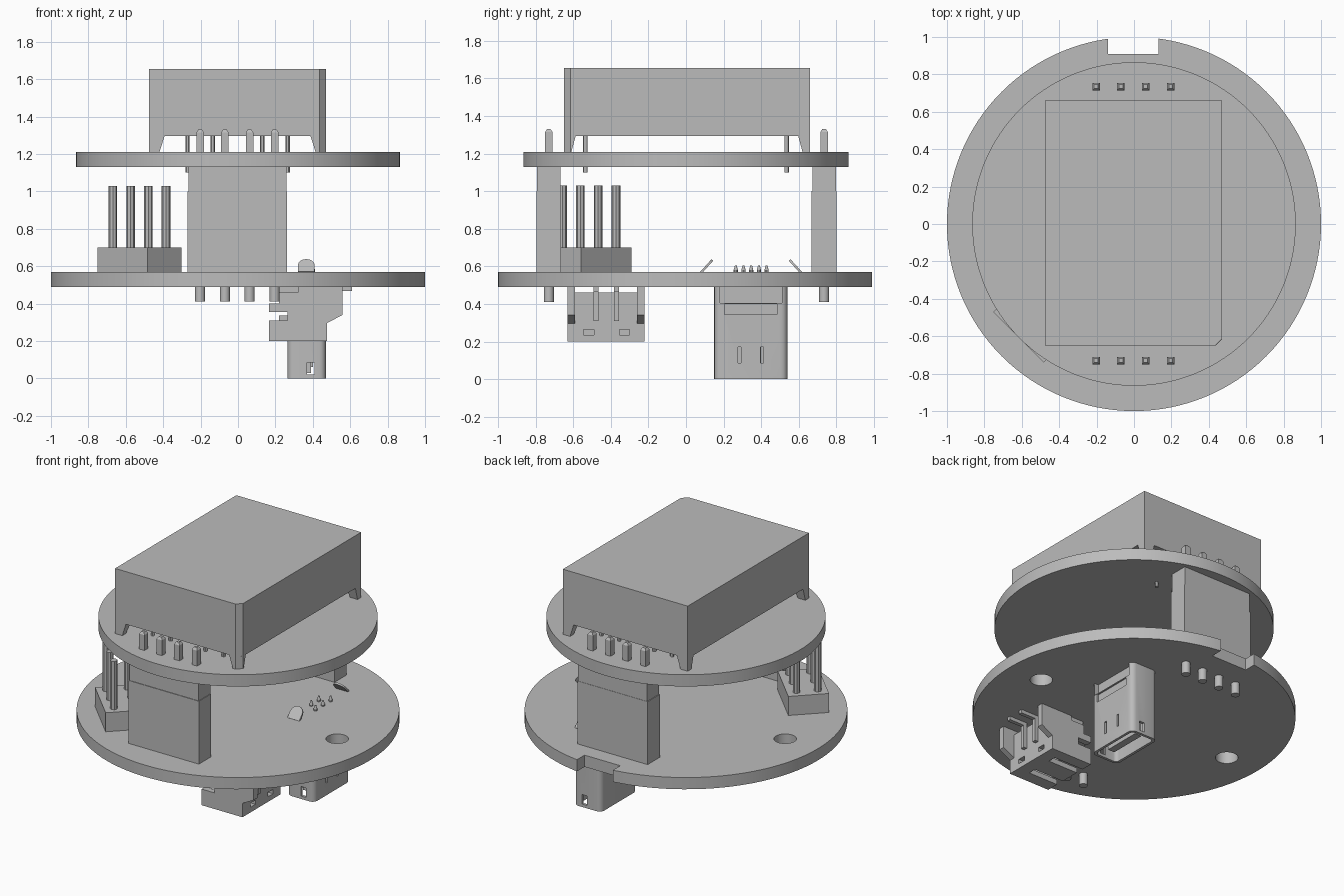
import bpy, bmesh, math
from mathutils import Matrix, Vector

if "Cube" in bpy.data.objects:
    bpy.data.objects.remove(bpy.data.objects["Cube"], do_unlink=True)

grey = bpy.data.materials.new("light grey")
grey.use_nodes = True
COLOUR = (0.5, 0.5, 0.5, 1)
grey.diffuse_color = COLOUR
grey.node_tree.nodes["Principled BSDF"].inputs["Base Color"].default_value = COLOUR


def finish(name, bm):
    bmesh.ops.recalc_face_normals(bm, faces=bm.faces)
    mesh = bpy.data.meshes.new(name)
    bm.to_mesh(mesh)
    bm.free()
    mesh.materials.append(grey)
    obj = bpy.data.objects.new(name, mesh)
    bpy.context.collection.objects.link(obj)
    return obj


def prism(name, pts, lo, hi, axis="z", taper=None):
    """Extrude a 2D outline along an axis; taper gives a different far outline."""
    place = {"z": lambda a, b, h: (a, b, h),
             "y": lambda a, b, h: (a, h, b),
             "x": lambda a, b, h: (h, a, b)}[axis]
    bm = bmesh.new()
    low = [bm.verts.new(place(*p, lo)) for p in pts]
    high = [bm.verts.new(place(*p, hi)) for p in (taper or pts)]
    bm.faces.new(low)
    bm.faces.new(high)
    n = len(pts)
    for i in range(n):
        j = (i + 1) % n
        bm.faces.new((low[i], low[j], high[j], high[i]))
    return finish(name, bm)


def rect(x0, x1, y0, y1):
    return [(x0, y0), (x1, y0), (x1, y1), (x0, y1)]


def box(name, x0, x1, y0, y1, z0, z1):
    return prism(name, rect(x0, x1, y0, y1), z0, z1)


def circle(x, y, r, n):
    return [(x + r * math.cos(math.tau * i / n), y + r * math.sin(math.tau * i / n))
            for i in range(n)]


def rounded(x0, x1, y0, y1, r, steps=4):
    pts = []
    corners = [(x1 - r, y1 - r), (x0 + r, y1 - r), (x0 + r, y0 + r), (x1 - r, y0 + r)]
    for q, (cx, cy) in enumerate(corners):
        for k in range(steps + 1):
            a = math.pi / 2 * (q + k / steps)
            pts.append((cx + r * math.cos(a), cy + r * math.sin(a)))
    return pts


def cut(obj, *cutters):
    bpy.context.view_layer.objects.active = obj
    for c in cutters:
        c.hide_render = True
        mod = obj.modifiers.new("cut", "BOOLEAN")
        mod.operation, mod.solver, mod.object = "DIFFERENCE", "EXACT", c
        bpy.ops.object.modifier_apply(modifier=mod.name)
        bpy.data.objects.remove(c, do_unlink=True)


def smooth(obj):
    bpy.ops.object.select_all(action="DESELECT")
    obj.select_set(True)
    bpy.context.view_layer.objects.active = obj
    bpy.ops.object.shade_smooth_by_angle(angle=math.radians(30))


# Round boards, the lower one with a rim notch and two mounting holes
lower = prism("lower_board", circle(0, 0, 1, 128), 0.49, 0.57)
cut(lower, box("notch_cutter", -0.14, 0.13, 0.91, 1.1, 0.4, 0.7),
    *[prism("hole_cutter", circle(s * 0.75, 0, 0.07, 32), 0.4, 0.7) for s in (-1, 1)])
smooth(lower)
smooth(prism("upper_board", circle(0, 0, 0.865, 128), 1.13, 1.21))

# Sensor housing with one chamfered corner, standing on tapered feet
X0, X1, Y0, Y1 = -0.475, 0.47, -0.65, 0.66
prism("sensor_housing", [(X0, Y0), (X1 - 0.035, Y0), (X1, Y0 + 0.035), (X1, Y1), (X0, Y1)],
      1.295, 1.655)
for x, sx in ((X0, 1), (X1, -1)):
    for y, sy in ((Y0, 1), (Y1, -1)):
        c = 0.034 if sx < 0 and sy > 0 else 0.0

        def foot(w, d):
            pts = [(x + sx * w, y), (x + sx * w, y + sy * d), (x, y + sy * d)]
            return pts + ([(x, y + sy * c), (x + sx * c, y)] if c else [(x, y)])
        prism("housing_foot", foot(0.055, 0.04), 1.21, 1.295, taper=foot(0.082, 0.063))

# Thin housing pins passing through the upper board
for y in (-0.535, 0.535):
    for x in (-0.27, -0.135, 0.13, 0.265):
        smooth(prism("housing_pin", circle(x, y, 0.012, 12), 1.1, 1.3))

# Board-to-board headers with chamfered square pins
for y in (-0.73, 0.735):
    box("header_socket", -0.27, 0.262, y - 0.067, y + 0.065, 0.57, 1.0)
    box("header_strip", -0.265, 0.258, y - 0.063, y + 0.063, 1.0, 1.13)
    for x in (-0.203, -0.07, 0.062, 0.196):
        r = 0.02
        base, tip = rect(x - r, x + r, y - r, y + r), rect(x - 0.01, x + 0.01, y - 0.01, y + 0.01)
        prism("header_pin", base, 1.13, 1.315)
        prism("header_pin_tip", base, 1.315, 1.33, taper=tip)
        smooth(prism("socket_tail", circle(x, y, 0.027, 20), 0.41, 0.5))

# Diagonal six-pin header
turn = Matrix.Translation((-0.527, -0.515, 0)) @ Matrix.Rotation(math.radians(-45), 4, "Z")
parts = [box("diagonal_header_base", -0.19, 0.19, -0.128, 0.128, 0.57, 0.70)]
for i in (-1, 0, 1):
    for j in (-0.5, 0.5):
        parts.append(prism("diagonal_header_pin", circle(i * 0.134, j * 0.134, 0.023, 8), 0.70, 1.03))
for p in parts:
    p.data.transform(turn)

# Downward-facing data port: hollow shell, tongue, slots
shell = prism("port_shell", rounded(0.265, 0.47, 0.15, 0.54, 0.035), 0, 0.49)
slots = [prism("mouth_cutter", rounded(0.283, 0.452, 0.168, 0.522, 0.025), -0.1, 0.3),
         box("top_gap_cutter", 0.44, 0.6, 0.18, 0.51, 0.405, 0.6),
         box("window_cutter", 0.46, 0.6, 0.205, 0.485, 0.345, 0.4),
         box("side_slot_cutter", 0.37, 0.41, 0.1, 0.6, 0.02, 0.085)]
for y in (0.285, 0.405):
    slots.append(box("spring_slot_cutter", 0.44, 0.6, y - 0.008, y + 0.008, 0.085, 0.17))
cut(shell, *slots)
smooth(shell)
box("port_tongue", 0.34, 0.39, 0.215, 0.475, 0.03, 0.31)
for i in range(5):
    y = 0.265 + i * 0.041
    box("port_contact", 0.39, 0.4, y - 0.01, y + 0.01, 0.06, 0.31)
    x = 0.34 if i % 2 else 0.4
    prism("port_pin", circle(x, y, 0.012, 10), 0.4, 0.58)
    prism("port_pin_tip", circle(x, y, 0.012, 10), 0.58, 0.605, taper=circle(x, y, 0.005, 10))

# Bent retaining tabs with rounded ends above the lower board
for y, s in ((0.08, 1), (0.612, -1)):
    end = [(0.365 + 0.045 * math.cos(math.pi * k / 8), 0.045 + 0.045 * math.sin(math.pi * k / 8))
           for k in range(9)]
    tab = prism("retaining_tab", [(0.32, 0)] + [(0.41, 0)] + end, -0.006, 0.006, "y")
    tab.data.transform(Matrix.Translation((0, y, 0.567)) @ Matrix.Rotation(-s * math.radians(42), 4, "X"))

# Side-entry power socket: stepped cheeks, walls, back block and contacts
cheek = [(0.165, 0.2), (0.475, 0.2), (0.475, 0.295), (0.56, 0.34), (0.56, 0.49), (0.32, 0.49),
         (0.32, 0.46), (0.22, 0.46), (0.22, 0.4), (0.165, 0.4), (0.165, 0.355), (0.265, 0.355),
         (0.265, 0.31), (0.165, 0.31)]
for y in (-0.63, -0.26):
    prism("socket_cheek", cheek, y, y + 0.04, "y")
box("socket_back", 0.40, 0.475, -0.6, -0.25, 0.2, 0.46)
box("socket_roof", 0.165, 0.42, -0.6, -0.25, 0.36, 0.4)
floor = box("socket_floor", 0.165, 0.475, -0.6, -0.25, 0.2, 0.235)
cut(floor, *[box("key_cutter", 0.1, 0.39, y, y + 0.055, 0.1, 0.3) for y in (-0.545, -0.355)])
back = bpy.data.objects["socket_back"]
cut(back, *[box("back_notch_cutter", 0.43, 0.6, y, y + 0.055, 0.1, 0.265) for y in (-0.545, -0.355)])
for y in (-0.48, -0.37):
    box("socket_contact", 0.22, 0.5, y - 0.013, y + 0.013, 0.31, 0.335)
    box("socket_contact_riser", 0.475, 0.5, y - 0.013, y + 0.013, 0.31, 0.49)
    box("socket_contact_foot", 0.475, 0.61, y - 0.013, y + 0.013, 0.466, 0.49)
for y in (-0.62, -0.25):
    box("socket_anchor", 0.22, 0.33, y, y + 0.02, 0.46, 0.49)
